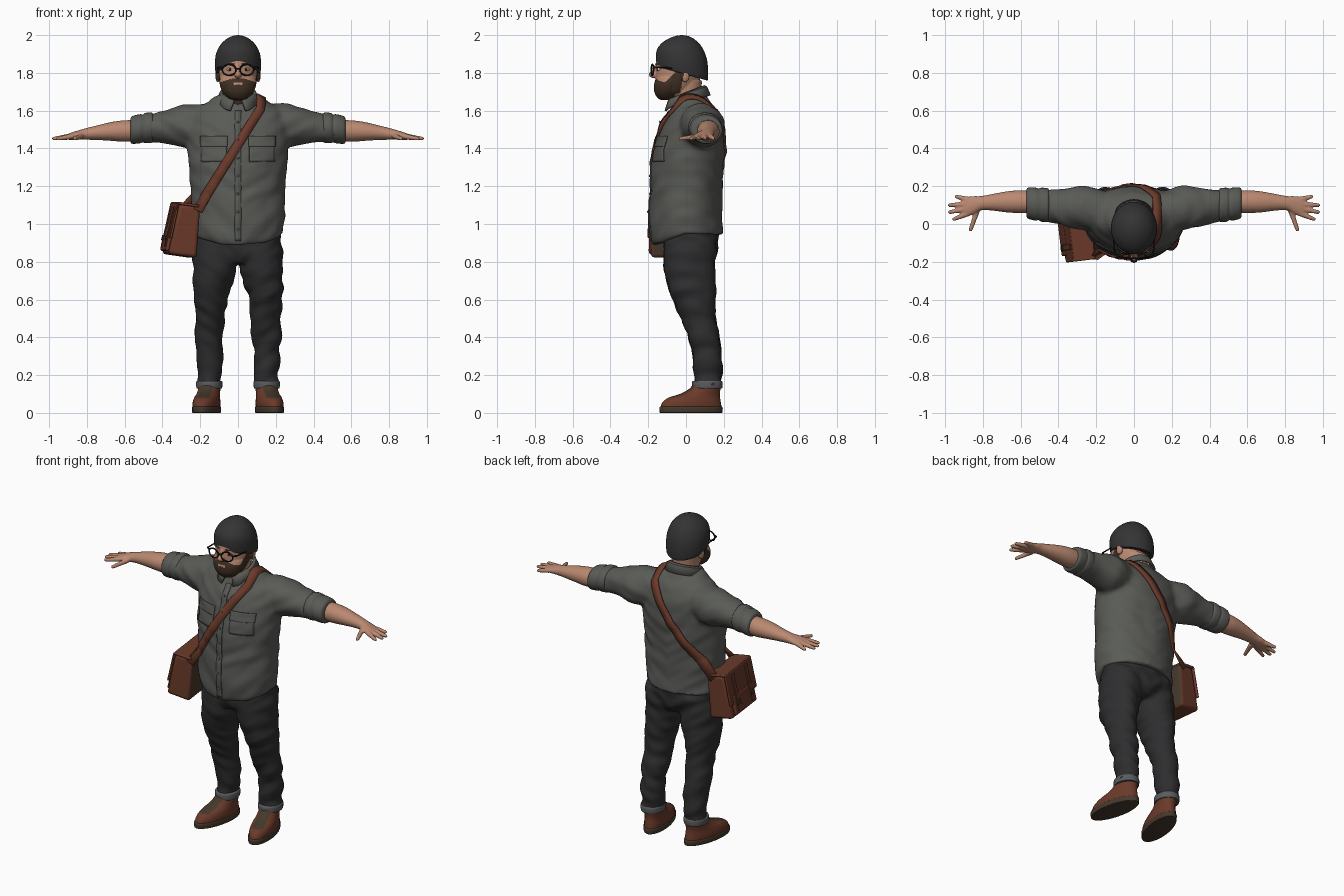
import bpy, bmesh, math
from mathutils import Vector, Matrix, noise
from mathutils.bvhtree import BVHTree

if "Cube" in bpy.data.objects:
    bpy.data.objects.remove(bpy.data.objects["Cube"])


def colour(name, r, g, b):
    m = bpy.data.materials.new(name)
    m.use_nodes = True
    m.diffuse_color = (r, g, b, 1)
    m.node_tree.nodes["Principled BSDF"].inputs["Base Color"].default_value = (r, g, b, 1)
    return m


SHIRT = colour("grey shirt", .10, .104, .093)
DENIM = colour("dark denim", .027, .027, .029)
KNIT = colour("charcoal knit", .034, .034, .035)
SKIN = colour("skin", .49, .25, .165)
HAIR = colour("brown beard", .052, .03, .018)
LEATHER = colour("red brown leather", .145, .042, .023)
SOLE = colour("dark brown leather", .06, .04, .024)
CUFF = colour("denim underside", .10, .107, .11)
FRAME = colour("dark frame", .012, .009, .008)
WHITE = colour("eye white", .6, .56, .5)


def spline(rings, k=4):
    out, n = [], len(rings)
    for i in range(n - 1):
        a, b, c, d = rings[max(i - 1, 0)], rings[i], rings[i + 1], rings[min(i + 2, n - 1)]
        for j in range(k):
            t = j / k
            out.append([q + .5 * t * (r - p + t * (2*p - 5*q + 4*r - s + t * (3*(q - r) + s - p)))
                        for p, q, r, s in zip(a, b, c, d)])
    return out + [list(rings[-1])]


def loft(bm, rings, axis="Z", side=1, n=32, k=4):
    """Z rings: z, cx, cy, rx, ry, tilt.  X rings: x, cy, cz, ry, rz."""
    loops = []
    for r in spline(rings, k):
        loop = []
        for i in range(n):
            c, s = math.cos(math.tau * i / n), math.sin(math.tau * i / n)
            if axis == "Z":
                tilt = r[5] if len(r) > 5 else 0
                p = (side * (r[1] + r[3] * c), r[2] + r[4] * s, r[0] + tilt * r[4] * s)
            else:
                p = (side * r[0], r[1] + r[3] * c, r[2] + r[4] * s)
            loop.append(bm.verts.new(p))
        loops.append(loop)
    for a, b in zip(loops, loops[1:]):
        for i in range(n):
            bm.faces.new((a[i], a[(i + 1) % n], b[(i + 1) % n], b[i]))
    bm.faces.new(loops[0])
    bm.faces.new(loops[-1])


def ball(bm, loc, size):
    bmesh.ops.create_uvsphere(bm, u_segments=20, v_segments=12, radius=1,
                              matrix=Matrix.Translation(loc) @ Matrix.Diagonal((*size, 1)))


def bone(bm, p, q, r0, r1):
    p, q = Vector(p), Vector(q)
    m = Matrix.Translation((p + q) / 2) @ (q - p).to_track_quat("Z", "Y").to_matrix().to_4x4()
    bmesh.ops.create_cone(bm, cap_ends=True, segments=12, radius1=r0, radius2=r1,
                          depth=(q - p).length, matrix=m)
    ball(bm, q, (r1, r1, r1))


def box(bm, loc, size):
    bmesh.ops.create_cube(bm, size=1, matrix=Matrix.Translation(loc) @ Matrix.Diagonal((*size, 1)))


def smooth(ob, angle=40):
    ob.data.polygons.foreach_set("use_smooth", [True] * len(ob.data.polygons))
    ob.data.set_sharp_from_angle(angle=math.radians(angle))


def finish(name, bm, *mats):
    bmesh.ops.recalc_face_normals(bm, faces=bm.faces)
    me = bpy.data.meshes.new(name)
    bm.to_mesh(me)
    bm.free()
    ob = bpy.data.objects.new(name, me)
    bpy.context.collection.objects.link(ob)
    for m in mats:
        me.materials.append(m)
    smooth(ob)
    return ob


def fuse(name, bm, voxel, rounds, folds, *mats):
    """Blend overlapping volumes into one skin, with optional cloth folds."""
    ob = finish(name, bm)
    rm = ob.modifiers.new("blend", "REMESH")
    rm.mode, rm.voxel_size = "VOXEL", voxel
    sm = ob.modifiers.new("soften", "SMOOTH")
    sm.factor, sm.iterations = .5, rounds
    dg = bpy.context.evaluated_depsgraph_get()
    me = bpy.data.meshes.new_from_object(ob.evaluated_get(dg))
    ob.modifiers.clear()
    ob.data = me
    me.name = name
    me.materials.clear()
    for m in mats:
        me.materials.append(m)
    if folds:
        normals = [v.normal.copy() for v in me.vertices]
        for v, nrm in zip(me.vertices, normals):
            x, y, z = v.co
            v.co += nrm * folds * noise.noise(Vector((x * 7 + z * 4, y * 7, z * 16 - abs(x) * 9)))
    smooth(ob, 80)
    return ob


# shirt body and sleeves
bm = bmesh.new()
loft(bm, [(.945, 0, .015, .24, .185), (1, 0, 0, .247, .192), (1.2, 0, .003, .252, .19),
          (1.35, 0, .012, .264, .19), (1.45, 0, .025, .272, .178), (1.53, 0, .035, .27, .165),
          (1.6, 0, .04, .235, .128), (1.645, 0, .03, .165, .1), (1.69, 0, .015, .095, .085)])
for s in (1, -1):
    loft(bm, [(.12, .06, 1.53, .1, .1), (.25, .085, 1.52, .118, .118), (.33, .088, 1.517, .106, .1),
              (.42, .095, 1.512, .092, .08), (.53, .105, 1.502, .08, .07)], "X", s)
shirt = fuse("shirt", bm, .012, 10, .009, SHIRT)
for v in shirt.data.vertices:
    if v.co.z < 1.1:
        v.co.z -= (1.1 - v.co.z) * .4 * min(1, max(0, -v.co.y / .18))

# rolled sleeves
for s, tag in ((1, "left"), (-1, "right")):
    bm = bmesh.new()
    loft(bm, [(.45, .1, 1.51, .07, .06), (.455, .1, 1.51, .088, .079), (.49, .102, 1.508, .09, .08),
              (.505, .104, 1.506, .083, .073), (.52, .105, 1.504, .087, .077),
              (.56, .11, 1.498, .082, .073), (.57, .112, 1.496, .068, .06)], "X", s)
    finish(tag + "_rolled_sleeve", bm, SHIRT)

# forearm and hand
for s, tag in ((1, "left"), (-1, "right")):
    bm = bmesh.new()
    loft(bm, [(.5, .115, 1.495, .056, .056), (.6, .118, 1.492, .06, .057), (.67, .117, 1.49, .056, .05),
              (.75, .115, 1.483, .044, .038), (.81, .11, 1.476, .038, .03), (.85, .1, 1.47, .048, .024),
              (.885, .09, 1.464, .052, .019), (.905, .09, 1.461, .045, .014)], "X", s)
    for root, tip in (((.88, .13), (.94, .145)), ((.89, .105), (.975, .1)),
                      ((.89, .08), (.974, .063)), ((.88, .055), (.952, .026)), ((.83, .07), (.865, -.03))):
        bone(bm, (s * root[0], root[1], 1.464), (s * tip[0], tip[1], 1.452), .0155, .0105)
    fuse(tag + "_arm", bm, .006, 3, 0, SKIN)

# trousers
bm = bmesh.new()
loft(bm, [(.79, 0, .02, .18, .11), (.84, 0, .02, .22, .135), (.9, 0, .025, .232, .145), (.98, 0, .015, .228, .155)])
for s in (1, -1):
    loft(bm, [(.14, .152, .113, .062, .073), (.25, .152, .118, .066, .073), (.4, .152, .095, .077, .082),
              (.5, .149, .064, .08, .094), (.6, .146, .043, .09, .112), (.7, .133, .025, .106, .132),
              (.8, .122, .018, .118, .138), (.92, .115, .022, .115, .142)], "Z", s)
fuse("trousers", bm, .011, 6, .013, DENIM)

# turned-up hems and boots
for s, tag in ((1, "left"), (-1, "right")):
    bm = bmesh.new()
    loft(bm, [(.13, .152, .113, .06, .07), (.132, .152, .113, .068, .08), (.165, .152, .113, .069, .08),
              (.17, .152, .113, .06, .07)], "Z", s)
    finish(tag + "_trouser_cuff", bm, CUFF)
    turn = Matrix.Rotation(s * .2, 3, "Z")
    for part, rings in (
        ("sole", [(0, .15, .025, .066, .166), (.004, .15, .025, .07, .17), (.028, .15, .025, .071, .171),
                  (.034, .15, .025, .066, .165)]),
        ("boot", [(.03, .15, .025, .067, .165), (.055, .15, .028, .068, .158), (.08, .15, .042, .064, .14),
                  (.1, .15, .072, .06, .108), (.125, .15, .098, .058, .085), (.15, .15, .11, .058, .075)])):
        bm = bmesh.new()
        loft(bm, rings, "Z", s)
        bmesh.ops.rotate(bm, verts=bm.verts, cent=(s * .15, .11, 0), matrix=turn)
        bm.normal_update()
        if part == "boot":
            for i in range(4):
                a = Vector((s * .15, .11, 0))
                y, z = -.045 + i * .02, .09 + i * .013
                bone(bm, a + turn @ Vector((-.03, y - .06, z)), a + turn @ Vector((.03, y - .06, z)), .005, .005)
        ob = finish(tag + "_" + part, bm, SOLE if part == "sole" else LEATHER, SOLE)
        for f in ob.data.polygons:
            local = turn.transposed() @ (f.center - Vector((s * .15, .11, 0)))
            if abs(local.x) < .035 and local.y < -.05 and f.center.z > .078 and f.normal.z > -.3:
                f.material_index = 1

# head, neck, ears, nose and beard
bm = bmesh.new()
loft(bm, [(1.6, 0, .02, .075, .085), (1.68, 0, 0, .074, .083), (1.76, 0, 0, .078, .085)])
loft(bm, [(1.67, 0, -.08, .045, .05), (1.7, 0, -.065, .08, .085), (1.76, 0, -.045, .098, .115),
          (1.82, 0, -.035, .103, .126), (1.88, 0, -.03, .105, .124), (1.93, 0, -.02, .08, .09)])
loft(bm, [(1.657, 0, -.105, .03, .03), (1.67, 0, -.105, .056, .048), (1.7, 0, -.1, .083, .068),
          (1.74, 0, -.092, .097, .077), (1.775, 0, -.08, .096, .078)])
ball(bm, (0, -.17, 1.792), (.02, .027, .02))
bone(bm, (0, -.155, 1.84), (0, -.17, 1.8), .011, .014)
for s in (1, -1):
    ball(bm, (s * .106, -.005, 1.785), (.014, .024, .035))
head = fuse("head", bm, .0045, 3, 0, SKIN, HAIR)
for f in head.data.polygons:
    x, y, z = f.center
    x = abs(x)
    line = 1.77 - .3 * max(0, x - .03) + min(.08, max(0, y + .11))
    lips = x < .026 and abs(z - 1.743) < .006 and y < -.1
    brow = .018 < x < .075 and abs(z - 1.847 + .1 * abs(x - .045)) < .006 and y < -.1
    if brow or (z < line and y < -.03 + .2 * (z - 1.7) and (z > 1.69 or y < -.06) and not lips):
        f.material_index = 1

# eyes and glasses
for part, dy, size, mat in (("eye_whites", -.142, (.017, .011, .009), WHITE),
                            ("pupils", -.151, (.007, .005, .007), FRAME)):
    bm = bmesh.new()
    for s in (1, -1):
        ball(bm, (s * .043, dy, 1.818), size)
    finish(part, bm, mat)
bm = bmesh.new()
for s in (1, -1):
    rim = [Vector((s * .047 + .036 * math.cos(a), -.178 + .006 * (math.cos(a) * s), 1.816 + .029 * math.sin(a)))
           for a in (math.tau * i / 24 for i in range(24))]
    for a, b in zip(rim, rim[1:] + rim[:1]):
        bone(bm, a, b, .0042, .0042)
    bone(bm, (s * .083, -.173, 1.828), (s * .102, -.16, 1.83), .005, .005)
    bone(bm, (s * .102, -.16, 1.83), (s * .113, 0, 1.82), .004, .004)
bone(bm, (-.012, -.182, 1.822), (.012, -.182, 1.822), .004, .004)
finish("glasses", bm, FRAME)

# beanie
bm = bmesh.new()
loft(bm, [(1.797, 0, -.02, .108, .126, -.28), (1.803, 0, -.02, .119, .136, -.28), (1.855, 0, -.021, .122, .138, -.25),
          (1.905, 0, -.022, .115, .13, -.17), (1.95, 0, -.022, .092, .104, -.09), (1.98, 0, -.022, .06, .068, -.04),
          (1.995, 0, -.022, .03, .034, 0), (2, 0, -.022, .004, .004, 0)], n=48)
finish("beanie", bm, KNIT)

# cloth pieces laid on the shirt surface
tree = BVHTree.FromPolygons([v.co.copy() for v in shirt.data.vertices], [p.vertices[:] for p in shirt.data.polygons])


def strip(name, rows, mat, thick):
    bm = bmesh.new()
    rows = [[bm.verts.new(p) for p in row] for row in rows if None not in row]
    for a, b in zip(rows, rows[1:]):
        for i in range(len(a) - 1):
            bm.faces.new((a[i], a[i + 1], b[i + 1], b[i]))
    ob = finish(name, bm, mat)
    sol = ob.modifiers.new("thickness", "SOLIDIFY")
    sol.thickness, sol.offset = thick, 0
    return ob


def on_shirt(x, z, d=1, lift=.004):
    hit = tree.ray_cast(Vector((x, -d, z)), Vector((0, d, 0)))[0]
    return hit and hit - Vector((0, d * lift, 0))


def patch(name, x0, x1, z0, z1, lift, nx=10, nz=10):
    strip(name, [[on_shirt(x0 + (x1 - x0) * i / nx, z0 + (z1 - z0) * j / nz, 1, lift) for i in range(nx + 1)]
                 for j in range(nz + 1)], SHIRT, .006)


patch("button_placket", -.017, .017, .91, 1.6, .003, 2, 40)
for s, tag in ((1, "left"), (-1, "right")):
    patch(tag + "_chest_pocket", s * .06, s * .195, 1.33, 1.45, .003)
    patch(tag + "_pocket_flap", s * .055, s * .2, 1.41, 1.465, .007)
bm = bmesh.new()
for i in range(7):
    ball(bm, on_shirt(0, .97 + i * .095, 1, .008), (.007, .004, .007))
finish("shirt_buttons", bm, SHIRT)

# collar, open at the front
rows = []
for i in range(33):
    a = -math.pi / 2 + .2 + (math.tau - .4) * i / 32
    c, s = math.cos(a), math.sin(a)
    tip = max(0, -s) ** 6
    rows.append([Vector((.08 * c, .005 + .09 * s, 1.695 + .035 * s)),
                 Vector((.094 * c, .008 + .1 * s, 1.69 + .035 * s)),
                 Vector(((.112 + .1 * tip) * c, .012 + (.115 + .01 * tip) * s, 1.65 + .03 * s - .025 * tip))])
strip("collar", rows, SHIRT, .01)

# shoulder strap: front run, over the shoulder, back run
half = Vector((.86, -.52)) * .024


def run(d, end_x, end_z):
    out = []
    for i in range(25):
        c = Vector((.118, 1.61)).lerp(Vector((end_x, end_z)), i / 24)
        out.append([on_shirt(*(c + half), d, .006), on_shirt(*(c - half), d, .006)])
    return out


over = []
for y in (-.03, 0, .03, .06, .09):
    hits = [tree.ray_cast(Vector((x, y, 3)), Vector((0, 0, -1)))[0] for x in (.145, .1)]
    over.append([h and h + Vector((0, 0, .006)) for h in hits])
front_end = [Vector((-.19, -.185, 1.06)), Vector((-.235, -.18, 1.08))]
back_end = [Vector((-.265, .13, 1.06)), Vector((-.3, .11, 1.1))]
strip("shoulder_strap", [front_end] + run(1, -.17, 1.15)[::-1] + over + run(-1, -.2, 1.17) + [back_end], LEATHER, .011)

# satchel, modelled upright with its flap side at -x, then hung at the hip
hang = Matrix.Translation((-.292, -.035, .965)) @ Matrix.Rotation(.12, 4, "Z") @ Matrix.Rotation(.14, 4, "Y")


def satchel_part(name, boxes, bevel, *mats):
    bm = bmesh.new()
    for loc, size in boxes:
        box(bm, loc, size)
    for v in bm.verts:
        v.co.x *= 1 - .9 * (v.co.z + .13)
    ob = finish(name, bm, *mats)
    b = ob.modifiers.new("bevel", "BEVEL")
    b.width, b.segments = bevel, 3
    ob.matrix_world = hang
    return ob


bag = satchel_part("satchel_body", [((0, 0, 0), (.15, .31, .27))], .018, LEATHER, SOLE)
for f in bag.data.polygons:
    f.material_index = int(f.normal.x > .7)
satchel_part("satchel_flap", [((-.082, 0, .045), (.014, .32, .19)), ((-.01, 0, .138), (.15, .32, .014))], .006, LEATHER)
satchel_part("satchel_front_pocket", [((-.082, 0, -.06), (.022, .25, .12))], .01, LEATHER)
satchel_part("satchel_straps", [((-.093, y, .01), (.009, .03, .22)) for y in (-.08, .08)], .003, LEATHER)
satchel_part("satchel_buckles", [((-.099, y, -.05), (.008, .036, .03)) for y in (-.08, .08)], .003, SOLE)
